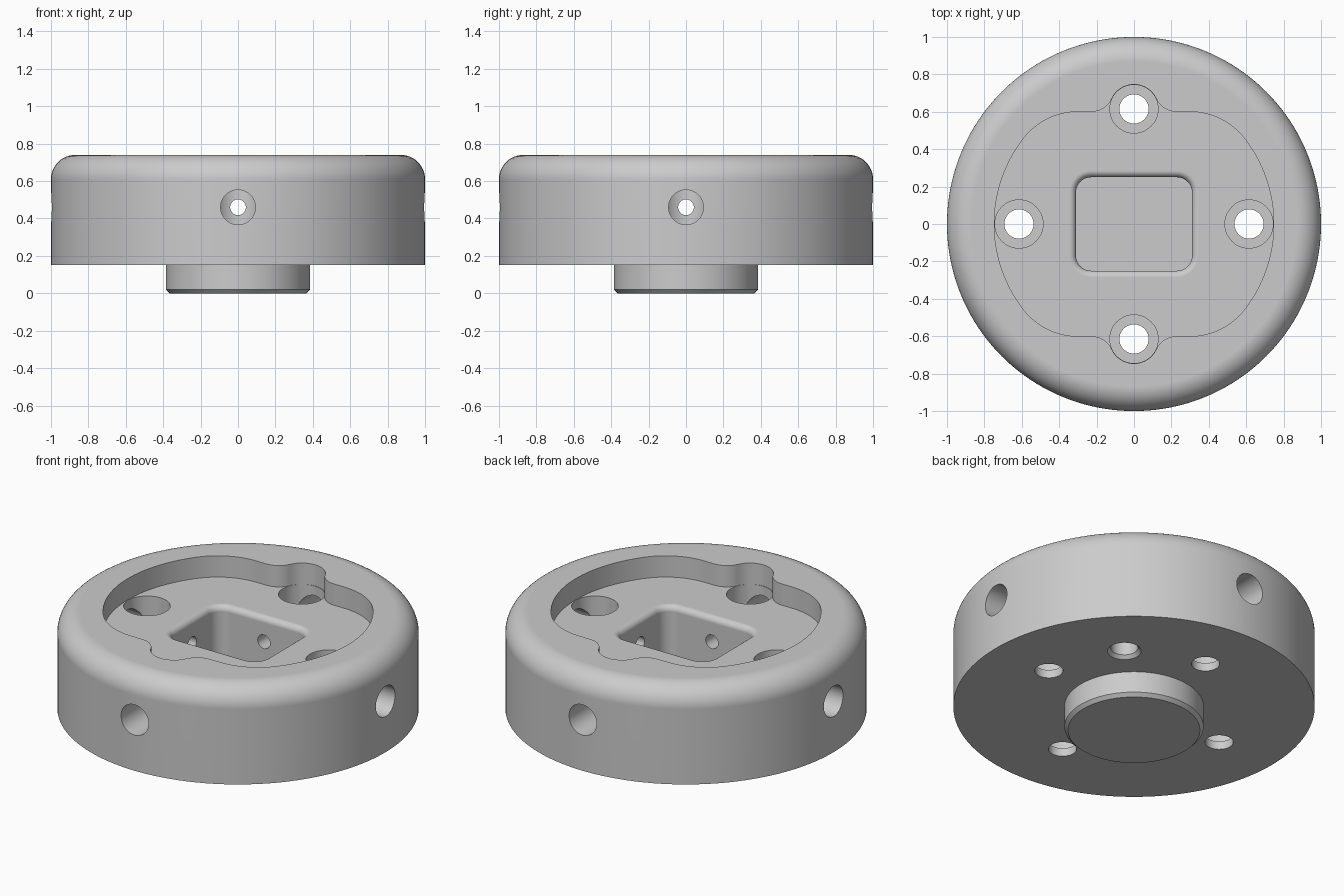
import bpy, bmesh, math
from mathutils import Matrix, Vector

if "Cube" in bpy.data.objects:
    bpy.data.objects.remove(bpy.data.objects["Cube"], do_unlink=True)

BOTTOM, TOP, FLOOR = 0.15, 0.74, 0.61      # main disc and recess heights
BOLT_R, BORE_R, BORE_Z = 0.615, 0.13, 0.20  # screw positions and counterbores
SIDE_Z = 0.46                               # height of the radial holes


def arc(cx, cy, r, a0, a1, n):
    """Points on an arc, angles in degrees."""
    steps = [math.radians(a0 + (a1 - a0) * i / n) for i in range(n + 1)]
    return [Vector((cx + r * math.cos(a), cy + r * math.sin(a))) for a in steps]


def make_object(name, bm):
    bmesh.ops.recalc_face_normals(bm, faces=bm.faces)
    mesh = bpy.data.meshes.new(name)
    bm.to_mesh(mesh)
    bm.free()
    obj = bpy.data.objects.new(name, mesh)
    bpy.context.collection.objects.link(obj)
    return obj


def loft(name, sections, matrix=Matrix()):
    """Closed solid through (outline, z) sections with equal point counts."""
    bm = bmesh.new()
    rings = [[bm.verts.new(matrix @ Vector((p.x, p.y, z))) for p in pts]
             for pts, z in sections]
    count = len(rings[0])
    for low, high in zip(rings, rings[1:]):
        for i in range(count):
            j = (i + 1) % count
            bm.faces.new((low[i], low[j], high[j], high[i]))
    bm.faces.new(rings[0][::-1])
    bm.faces.new(rings[-1])
    return make_object(name, bm)


def turned(name, profile, segments, matrix=Matrix()):
    """Solid of revolution through (radius, z) pairs."""
    sections = [(arc(0, 0, r, 0, 360, segments)[:-1], z) for r, z in profile]
    return loft(name, sections, matrix)


def rounded_rect(hx, hy, r):
    pts = []
    for k, (sx, sy) in enumerate(((1, 1), (-1, 1), (-1, -1), (1, -1))):
        pts += arc(sx * (hx - r), sy * (hy - r), r, 90 * k, 90 * k + 90, 10)
    return pts


def recess_outline():
    """Flattened circle with a rounded lobe around the front and back screws."""
    radius, flat, corner, blend, lobe = 0.747, 0.6, 0.37, 0.12, BORE_R + 0.001
    cy = flat - corner
    cx = math.sqrt((radius - corner) ** 2 - cy ** 2)
    turn = math.degrees(math.atan2(cy, cx))
    by = flat + blend
    bx = math.sqrt((lobe + blend) ** 2 - (by - BOLT_R) ** 2)
    tilt = math.degrees(math.atan2(by - BOLT_R, bx))
    quarter = arc(0, 0, radius, 0, turn, 16)
    quarter += arc(cx, cy, corner, turn, 90, 16)[1:]
    quarter += arc(bx, by, blend, 270, 180 + tilt, 10)
    quarter += arc(0, BOLT_R, lobe, tilt, 90, 12)[1:]
    half = quarter + [Vector((-p.x, p.y)) for p in quarter[-2::-1]]
    return half + [Vector((p.x, -p.y)) for p in half[-2:0:-1]]


# Main disc with rounded upper edge, and chamfered boss beneath
profile = [(0.365, 0), (0.385, 0.02), (0.385, BOTTOM), (1, BOTTOM)]
profile += [(p.x, p.y) for p in arc(0.87, TOP - 0.13, 0.13, 0, 90, 12)]
body = turned("flange_body", profile, 160)

# Shallow shaped recess in the top
outline = recess_outline()
cutters = [loft("recess_cutter", [(outline, FLOOR), (outline, TOP + 0.1)])]

# Central socket with a rounded rim
rim = 0.035
socket = [(rounded_rect(0.31, 0.25, 0.08), BORE_Z)]
for p in arc(rim, FLOOR - rim, rim, 180, 90, 6):
    socket.append((rounded_rect(0.31 + p.x, 0.25 + p.x, 0.08 + p.x), p.y))
socket.append((socket[-1][0], FLOOR + 0.05))
cutters.append(loft("socket_cutter", socket))

# Four counterbored screw holes, each crossed by a stepped radial hole
for k in range(4):
    spin = Matrix.Rotation(k * math.pi / 2, 4, "Z")
    screw = [(0.078, 0.1), (0.078, BORE_Z), (BORE_R - 0.001, BORE_Z),
             (BORE_R - 0.001, FLOOR + 0.05)]
    cutters.append(turned("screw_cutter", screw, 48,
                          spin @ Matrix.Translation((BOLT_R, 0, 0))))
    radial = [(0.042, 0.2), (0.042, BOLT_R), (0.093, BOLT_R), (0.093, 1.1)]
    along_x = Matrix.Translation((0, 0, SIDE_Z)) @ Matrix.Rotation(math.pi / 2, 4, "Y")
    cutters.append(turned("radial_cutter", radial, 40, spin @ along_x))

# Blind countersunk pin hole in the underside
pin = [(0.103, BOTTOM - 0.01), (0.075, BOTTOM + 0.02), (0.075, 0.4)]
place = Matrix.Rotation(math.pi / 4, 4, "Z") @ Matrix.Translation((BOLT_R, 0, 0))
cutters.append(turned("pin_cutter", pin, 40, place))

# Cut everything out of the body
bpy.ops.object.select_all(action="DESELECT")
bpy.context.view_layer.objects.active = body
body.select_set(True)
for cutter in cutters:
    cutter.hide_render = True
    mod = body.modifiers.new("cut", "BOOLEAN")
    mod.operation, mod.solver, mod.object = "DIFFERENCE", "EXACT", cutter
    bpy.ops.object.modifier_apply(modifier=mod.name)
    bpy.data.objects.remove(cutter, do_unlink=True)

# Plain grey metal
metal = bpy.data.materials.new("grey_metal")
metal.use_nodes = True
metal.diffuse_color = (0.6, 0.6, 0.6, 1)
metal.node_tree.nodes["Principled BSDF"].inputs["Base Color"].default_value = (0.6, 0.6, 0.6, 1)
body.data.materials.clear()
body.data.materials.append(metal)
for face in body.data.polygons:
    face.material_index = 0

# Smooth curved walls, keep machined edges crisp
bpy.ops.object.shade_smooth_by_angle(angle=math.radians(30))
weighted = body.modifiers.new("weighted_normals", "WEIGHTED_NORMAL")
weighted.keep_sharp = True
